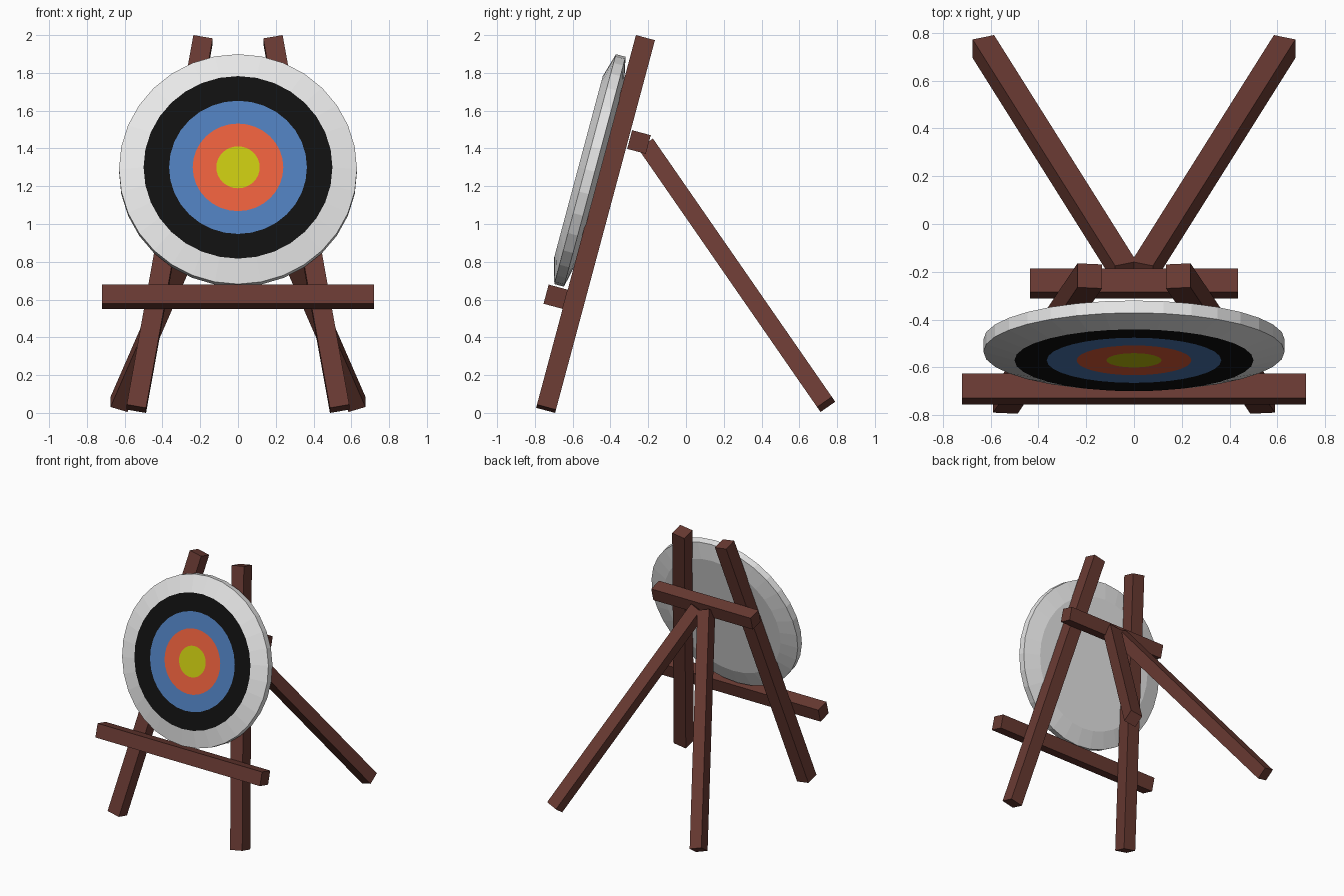
import bpy, bmesh, math
from mathutils import Vector, Matrix

if "Cube" in bpy.data.objects:
    bpy.data.objects.remove(bpy.data.objects["Cube"])


def material(name, rgb):
    m = bpy.data.materials.new(name)
    m.diffuse_color = (*rgb, 1)
    m.use_nodes = True
    m.node_tree.nodes["Principled BSDF"].inputs["Base Color"].default_value = m.diffuse_color
    return m


wood = material("brown_wood", (0.14, 0.042, 0.032))
white = material("white", (0.80, 0.80, 0.80))
black = material("black", (0.005, 0.005, 0.005))
blue = material("blue", (0.076, 0.20, 0.485))
red = material("orange_red", (0.81, 0.114, 0.045))
yellow = material("yellow", (0.565, 0.565, 0.005))

TILT = math.radians(15)
# direction facing out of the leaning front of the easel
FRONT = Vector((0, -math.cos(TILT), math.sin(TILT)))


def finish(bm, name, mats):
    bmesh.ops.recalc_face_normals(bm, faces=bm.faces[:])
    mesh = bpy.data.meshes.new(name)
    bm.to_mesh(mesh)
    bm.free()
    for m in mats:
        mesh.materials.append(m)
    obj = bpy.data.objects.new(name, mesh)
    bpy.context.collection.objects.link(obj)
    return obj


def beam(name, start, end, normal, size):
    """Square timber from start to end with one face turned to normal."""
    start, end = Vector(start), Vector(end)
    along = end - start
    z = along.normalized()
    y = (normal - z * normal.dot(z)).normalized()
    x = y.cross(z)
    frame = Matrix((x, y, z)).transposed().to_4x4()
    frame.translation = (start + end) / 2
    bm = bmesh.new()
    bmesh.ops.create_cube(bm, size=1)
    bmesh.ops.scale(bm, vec=(size, size, along.length), verts=bm.verts[:])
    bm.transform(frame)
    return finish(bm, name, [wood])


# Splayed legs, left and right
rear_normal = Vector((0, 0.822, 0.57))
for side, s in (("left", -1), ("right", 1)):
    beam(f"front_leg_{side}", (s * 0.538, -0.741, 0.022),
         (s * 0.185, -0.217, 1.978), FRONT, 0.104)
    beam(f"rear_leg_{side}", (s * 0.63, 0.742, 0.045),
         (s * 0.034, -0.205, 1.412), rear_normal, 0.095)

# Cross bars
beam("front_ledge", (-0.72, -0.69, 0.615), (0.72, -0.69, 0.615), FRONT, 0.105)
beam("rear_crossbar", (-0.435, -0.249, 1.434), (0.435, -0.249, 1.434), FRONT, 0.102)

# Target disc: (radius, depth behind the front face, colour of the band inward)
profile = [(0.115, 0, 0), (0.24, 0, 1), (0.365, 0, 2), (0.50, 0, 3),
           (0.63, 0.037, 4), (0.63, 0.09, 4), (0.50, 0.118, 4)]
SEG = 32
bm = bmesh.new()
rings = []
for r, d, _ in profile:
    rings.append([bm.verts.new((r * math.cos(2 * math.pi * i / SEG),
                                r * math.sin(2 * math.pi * i / SEG), -d))
                  for i in range(SEG)])
bm.faces.new(rings[0]).material_index = 0
for k in range(1, len(rings)):
    a, b = rings[k - 1], rings[k]
    for i in range(SEG):
        j = (i + 1) % SEG
        bm.faces.new((a[i], a[j], b[j], b[i])).material_index = profile[k][2]
bm.faces.new(rings[-1]).material_index = 4
bm.transform(Matrix.Translation((0, -0.57, 1.30))
             @ Matrix.Rotation(math.pi / 2 - TILT, 4, 'X'))
finish(bm, "target_disc", [yellow, red, blue, black, white])
